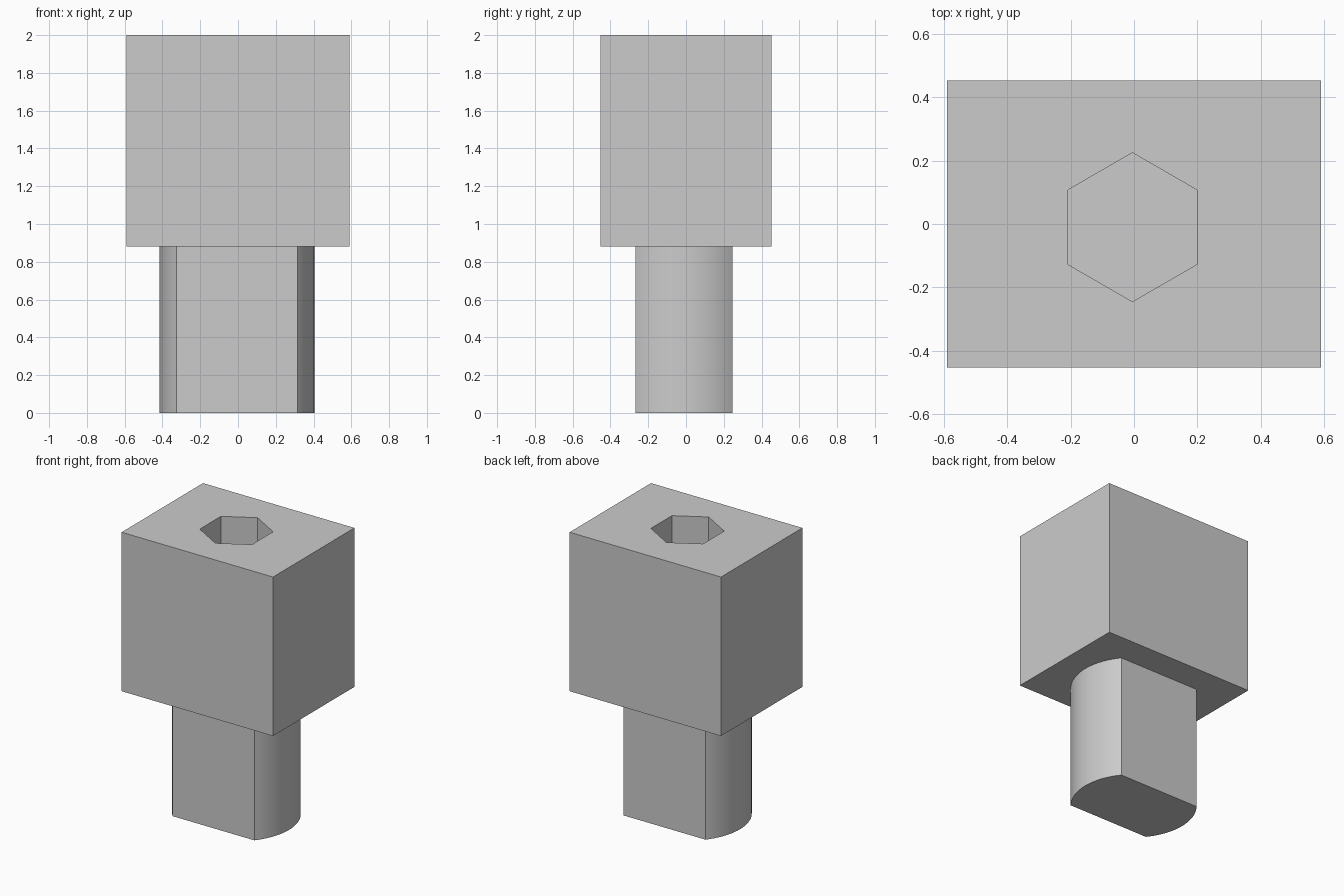
import bpy, bmesh, math

cube = bpy.data.objects.get("Cube")
if cube:
    bpy.data.objects.remove(cube, do_unlink=True)

grey = bpy.data.materials.new("plain grey")
grey.use_nodes = True
colour = (0.6, 0.6, 0.6, 1)
grey.diffuse_color = colour
grey.node_tree.nodes["Principled BSDF"].inputs["Base Color"].default_value = colour

HEAD_BOTTOM, TOP = 0.88, 2.0


def prism(name, outline, z0, z1):
    """Extrude a closed outline from z0 up to z1."""
    bm = bmesh.new()
    base = bm.faces.new([bm.verts.new((x, y, z0)) for x, y in outline])
    ext = bmesh.ops.extrude_face_region(bm, geom=[base])
    for v in ext["geom"]:
        if isinstance(v, bmesh.types.BMVert):
            v.co.z = z1
    bmesh.ops.recalc_face_normals(bm, faces=bm.faces)
    mesh = bpy.data.meshes.new(name)
    bm.to_mesh(mesh)
    bm.free()
    mesh.materials.append(grey)
    obj = bpy.data.objects.new(name, mesh)
    bpy.context.collection.objects.link(obj)
    return obj


def arc(cx, cy, r, start, end, steps):
    return [(cx + r * math.cos(start + (end - start) * i / steps),
             cy + r * math.sin(start + (end - start) * i / steps))
            for i in range(steps + 1)]


# Rectangular head
hx, hy = 0.59, 0.453
head = prism("head", [(-hx, -hy), (hx, -hy), (hx, hy), (-hx, hy)], HEAD_BOTTOM, TOP)

# Hexagonal socket sunk into the top
cx, cy = -0.005, -0.01
hexagon = arc(cx, cy, 0.235, math.pi / 6, math.pi * 11 / 6, 5)
cutter = prism("socket_cutter", hexagon, TOP - 0.56, TOP + 0.1)
cutter.hide_render = True
cutter.hide_set(True)
cut = head.modifiers.new("socket", "BOOLEAN")
cut.operation = "DIFFERENCE"
cut.solver = "EXACT"
cut.object = cutter

# Round shank with flats on the front and back
radius, flat = 0.41, 0.257
a = math.asin(flat / radius)
outline = arc(cx, cy, radius, -a, a, 20) + arc(cx, cy, radius, math.pi - a, math.pi + a, 20)
shank = prism("shank", outline, 0, HEAD_BOTTOM)
bpy.ops.object.select_all(action="DESELECT")
shank.select_set(True)
bpy.context.view_layer.objects.active = shank
bpy.ops.object.shade_smooth_by_angle(angle=math.radians(25))
